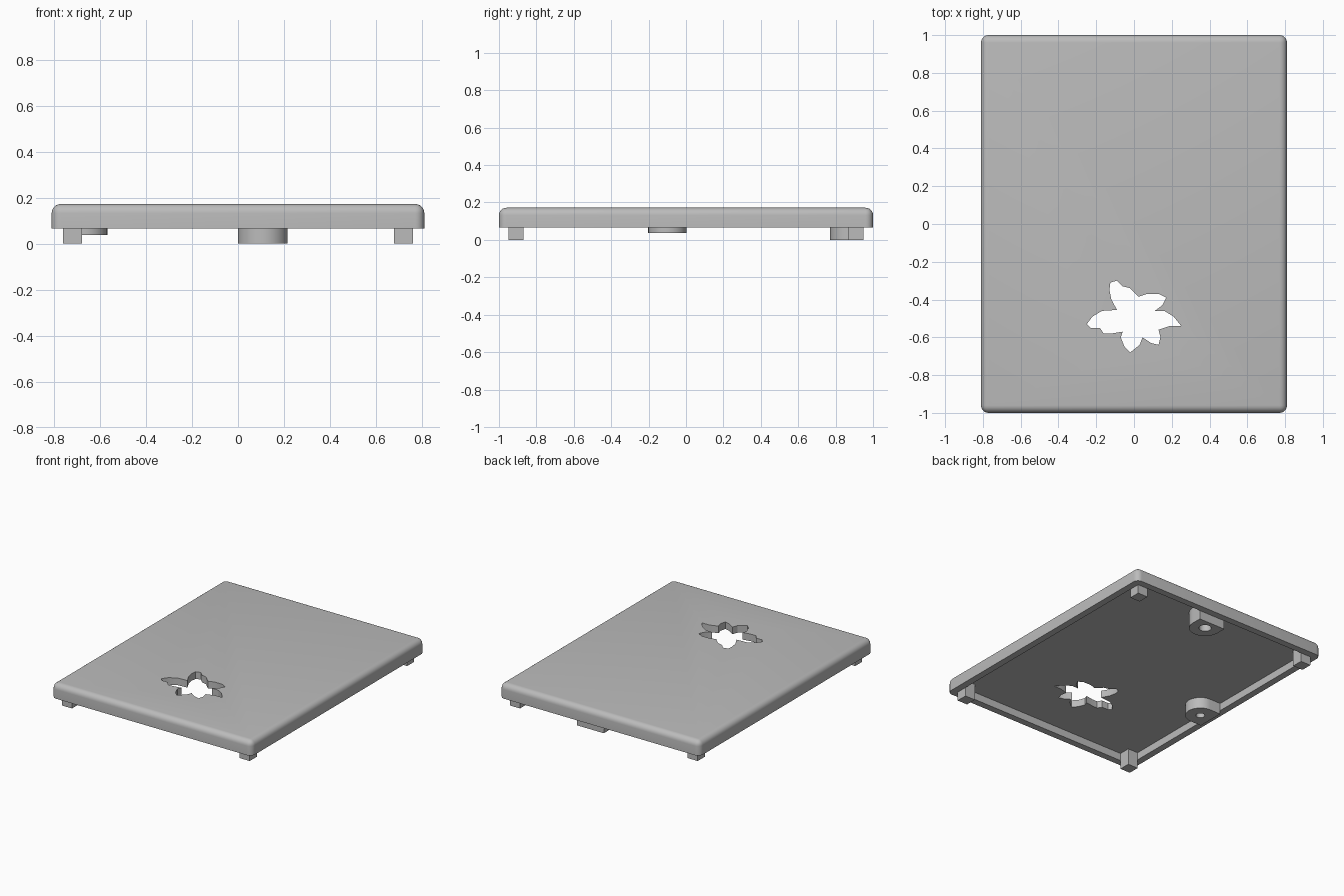
import bpy, bmesh
from math import radians, sin, cos, pi

cube = bpy.data.objects.get("Cube")
if cube:
    bpy.data.objects.remove(cube, do_unlink=True)

HALF_X, HALF_Y = 0.81, 1.0       # outer half sizes
RIM, CEILING, TOP = 0.065, 0.12, 0.172
WALL, ROUND = 0.05, 0.04
IN_X, IN_Y = HALF_X - WALL, HALF_Y - WALL

grey = bpy.data.materials.new("plain_grey")
grey.use_nodes = True
grey.diffuse_color = (0.5, 0.5, 0.5, 1)
grey.node_tree.nodes["Principled BSDF"].inputs["Base Color"].default_value = grey.diffuse_color


def prism(name, outline, low, high, rounding=0):
    """Extrude a flat outline upward; optionally round all but the lower edges."""
    bm = bmesh.new()
    base = bm.faces.new([bm.verts.new((x, y, low)) for x, y in outline])
    new = bmesh.ops.extrude_face_region(bm, geom=[base], use_keep_orig=True)["geom"]
    raised = [v for v in new if isinstance(v, bmesh.types.BMVert)]
    bmesh.ops.translate(bm, verts=raised, vec=(0, 0, high - low))
    bmesh.ops.recalc_face_normals(bm, faces=bm.faces)
    if rounding:
        edges = [e for e in bm.edges if any(v.co.z > low + 0.001 for v in e.verts)]
        bmesh.ops.bevel(bm, geom=edges, offset=rounding, segments=6,
                        profile=0.5, affect='EDGES')
    mesh = bpy.data.meshes.new(name)
    bm.to_mesh(mesh)
    bm.free()
    mesh.materials.append(grey)
    obj = bpy.data.objects.new(name, mesh)
    bpy.context.collection.objects.link(obj)
    return obj


def rectangle(x0, x1, y0, y1):
    return [(x0, y0), (x1, y0), (x1, y1), (x0, y1)]


def circle(cx, cy, r, count=32):
    return [(cx + r * cos(2 * pi * i / count), cy + r * sin(2 * pi * i / count))
            for i in range(count)]


def activate(obj):
    bpy.ops.object.select_all(action='DESELECT')
    obj.select_set(True)
    bpy.context.view_layer.objects.active = obj


def cut(obj, cutter):
    """Subtract a cutter from an object, then discard the cutter."""
    cutter.hide_render = True
    mod = obj.modifiers.new("cut", 'BOOLEAN')
    mod.operation, mod.solver, mod.object = 'DIFFERENCE', 'EXACT', cutter
    activate(obj)
    bpy.ops.object.modifier_apply(modifier=mod.name)
    bpy.data.objects.remove(cutter, do_unlink=True)


def smooth(obj):
    activate(obj)
    bpy.ops.object.shade_smooth_by_angle(angle=radians(30))


# Tray-like cover, hollow underneath
cover = prism("cover", rectangle(-HALF_X, HALF_X, -HALF_Y, HALF_Y), RIM, TOP, ROUND)
cut(cover, prism("cavity_cutter", rectangle(-IN_X, IN_X, -IN_Y, IN_Y), RIM - 0.1, CEILING))

# Six-petalled opening, outline in hundredths of a unit
petals = [(-9, -30), (-6, -33), (-2, -34), (2.5, -38.5), (7, -37), (13, -37), (17, -39),
          (15, -43), (11, -46), (16, -46), (21, -49), (25, -54), (19, -54), (13, -56),
          (14, -60), (13, -64), (9, -63), (4.5, -60), (3, -64), (-2, -68), (-5, -65),
          (-7, -60), (-6, -57), (-12, -58), (-16, -58), (-18, -55), (-23, -55),
          (-25, -53), (-22, -49), (-17, -46), (-9, -45.5), (-12, -40), (-13, -35), (-12.5, -31)]
cut(cover, prism("petal_cutter", [(x / 100, y / 100) for x, y in petals], 0, 0.3))
smooth(cover)

# Corner pegs against the inner walls
PEG = 0.082
for side_x, across in ((-1, "right"), (1, "left")):
    for side_y, along in ((-1, "front"), (1, "back")):
        xs = sorted((side_x * IN_X, side_x * (IN_X - PEG)))
        ys = sorted((side_y * IN_Y, side_y * (IN_Y - PEG)))
        prism(f"{along}_{across}_peg", rectangle(*xs, *ys), 0, CEILING + 0.01)


def boss(name, cx, cy, r, reach, turn, low, hole):
    """Screw boss: half round inward, straight sides running to the wall."""
    arc = [(r * cos(a), r * sin(a)) for a in (pi * i / 20 - pi / 2 for i in range(21))]
    shape = [(-reach, -r)] + arc + [(-reach, r)]
    c, s = cos(turn), sin(turn)
    outline = [(cx + x * c - y * s, cy + x * s + y * c) for x, y in shape]
    obj = prism(name, outline, low, CEILING + 0.01)
    cut(obj, prism("hole_cutter", circle(cx, cy, hole), low - 0.1, CEILING + 0.1))
    smooth(obj)


boss("back_boss", 0.108, 0.877, 0.108, IN_Y - 0.877, -pi / 2, 0, 0.042)
boss("side_boss", -0.67, -0.1, 0.102, IN_X - 0.67, 0, 0.038, 0.03)
